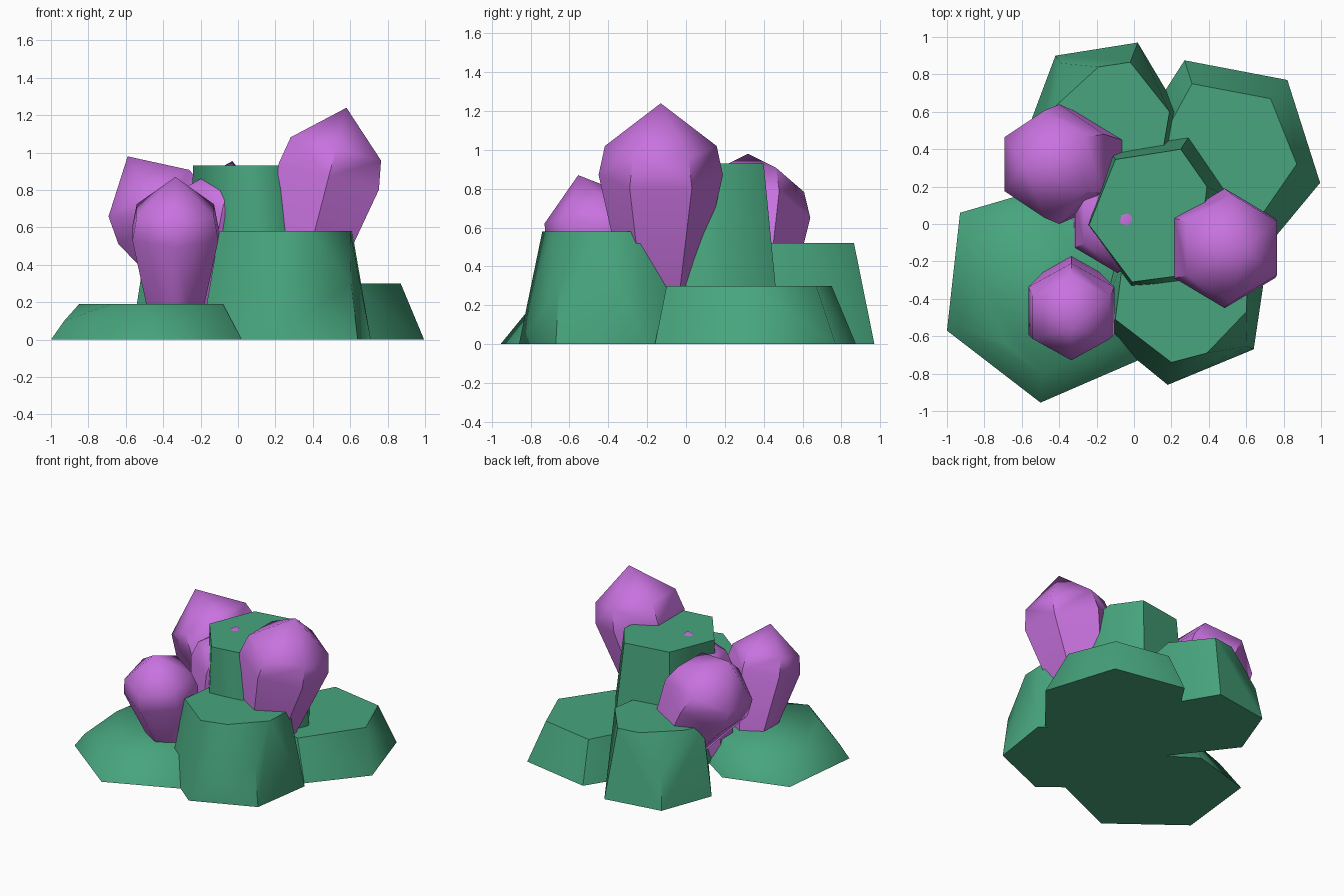
import bpy, bmesh, math
from mathutils import Vector

if "Cube" in bpy.data.objects:
    bpy.data.objects.remove(bpy.data.objects["Cube"])


def material(name, rgb):
    m = bpy.data.materials.new(name)
    m.diffuse_color = (*rgb, 1)
    m.use_nodes = True
    m.node_tree.nodes["Principled BSDF"].inputs["Base Color"].default_value = m.diffuse_color
    return m


GREEN = material("moss_green", (0.063, 0.375, 0.205))
PURPLE = material("crystal_purple", (0.58, 0.17, 0.74))


def hull(name, points, mat):
    """Convex solid from points, smooth except at sharp edges."""
    bm = bmesh.new()
    for p in points:
        bm.verts.new(p)
    res = bmesh.ops.convex_hull(bm, input=bm.verts)
    junk = {v for v in res["geom_interior"] + res["geom_unused"]
            if isinstance(v, bmesh.types.BMVert)}
    bmesh.ops.delete(bm, geom=list(junk), context='VERTS')
    bmesh.ops.dissolve_limit(bm, angle_limit=math.radians(1),
                             verts=bm.verts, edges=bm.edges)
    bmesh.ops.recalc_face_normals(bm, faces=bm.faces)
    for f in bm.faces:
        f.smooth = True
    for e in bm.edges:
        e.smooth = e.calc_face_angle(0) < math.radians(57)
    me = bpy.data.meshes.new(name)
    bm.to_mesh(me)
    bm.free()
    me.materials.append(mat)
    ob = bpy.data.objects.new(name, me)
    bpy.context.collection.objects.link(ob)


def rock(name, height, base, top, chip=()):
    """Flat-topped six-sided rock; chip is the low point of a broken corner."""
    pts = [(x, y, 0) for x, y in base] + [(x, y, height) for x, y in top]
    hull(name, pts + list(chip), GREEN)


def crystal(name, apex, axis, r):
    """Six-sided bud along a tilted axis: foot, widest ring, shoulder, tip."""
    apex, axis = Vector(apex), Vector(axis).normalized()
    turn = Vector((0, 0, 1)).rotation_difference(axis)
    pts = [apex]
    for dist, rad in ((0.71, 0.9), (1.19, 1.0), (3.5, 0.5)):
        for k in range(6):
            a = math.radians(90 + 60 * k)
            p = Vector((rad * math.cos(a), rad * math.sin(a), -dist)) * r
            p = apex + turn @ p
            p.z = max(p.z, 0.003)
            pts.append(p)
    hull(name, pts, PURPLE)


# Rocks
rock("left_rock", 0.19,
     [(-.93, .06), (-.45, .2), (.0, -.1), (.02, -.73), (-.5, -.955), (-1, -.57)],
     [(-.81, -.03), (-.45, .1), (-.08, -.15), (-.08, -.64), (-.49, -.80),
      (-.68, -.645), (-.85, -.27)],
     [(-.93, -.55, .1)])
rock("front_rock", 0.58,
     [(.18, -.86), (.64, -.67), (.71, -.2), (.35, .08), (-.1, -.15), (-.2, -.55)],
     [(.2, -.74), (.39, -.69), (.6, -.47), (.61, -.24), (.32, 0), (-.06, -.2),
      (-.1, -.51)],
     [(.605, -.655, .3)])
rock("back_left_rock", 0.52,
     [(-.42, .9), (.02, .97), (.24, .6), (.15, .2), (-.25, .08), (-.57, .5)],
     [(-.19, .84), (-.02, .865), (.19, .6), (.13, .25), (-.2, .13), (-.49, .49),
      (-.42, .63)],
     [(-.39, .86, .25)])
rock("back_right_rock", 0.30,
     [(.27, .875), (.82, .77), (.995, .22), (.68, -.16), (.2, -.05), (.03, .5)],
     [(.31, .75), (.73, .67), (.87, .32), (.58, -.1), (.25, .03), (.13, .42)])
rock("centre_rock", 0.93,
     [(-.27, -.01), (-.14, .41), (.31, .49), (.57, .11), (.28, -.34), (-.02, -.36)],
     [(-.24, -.005), (-.1, .345), (.25, .4), (.39, .2), (.36, -.05), (.22, -.28),
      (-.01, -.31)],
     [(.49, .11, .5)])

# Crystals
crystal("right_crystal", (.58, -.13, 1.24), (.25, 0, .97), .32)
crystal("left_crystal", (-.59, .32, .98), (-.5, 0, .866), .32)
crystal("front_crystal", (-.335, -.555, .87), (0, -.29, .957), .265)
crystal("centre_crystal", (-.03, .03, .955), (.19, .09, .97), .265)
